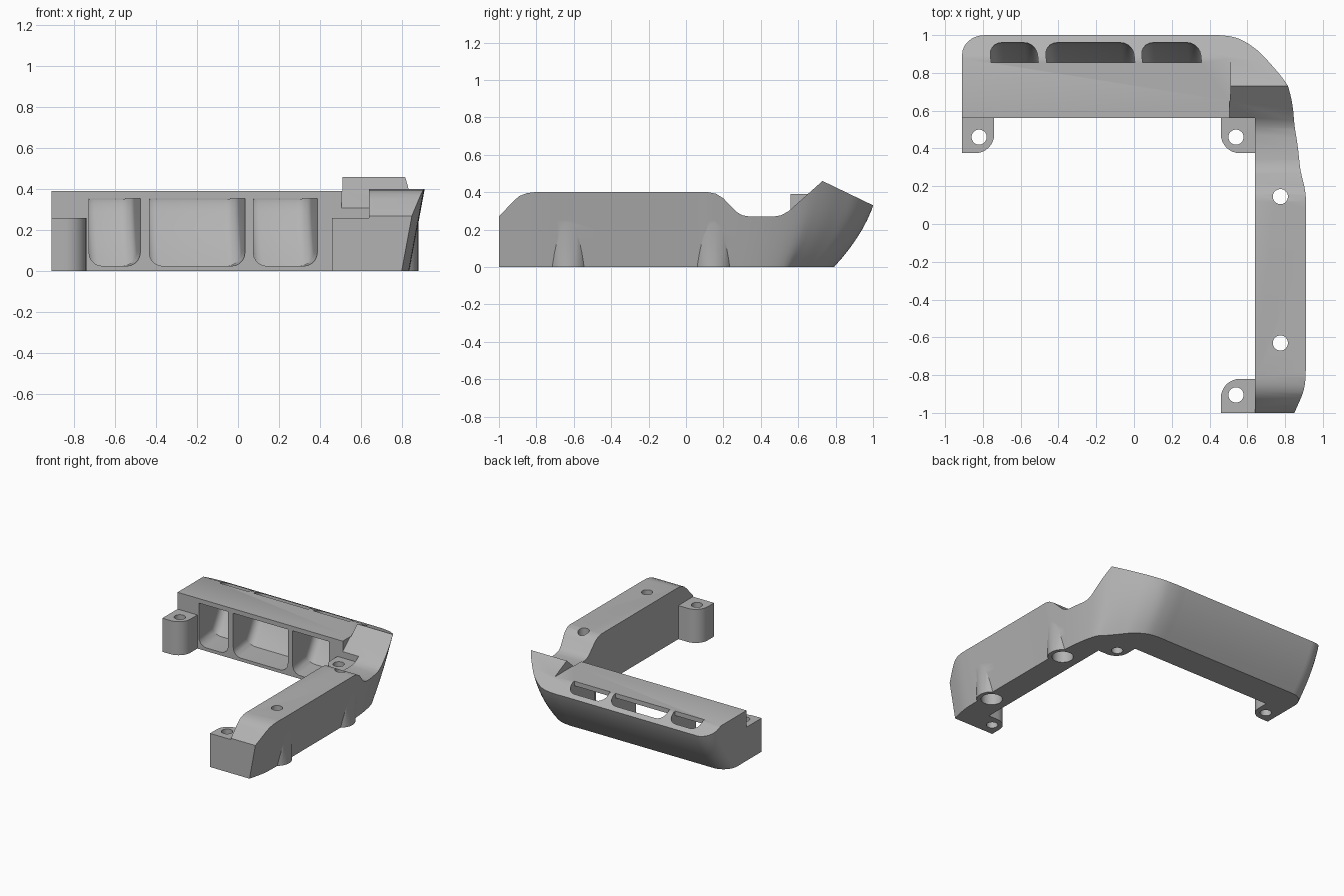
import bpy, bmesh, math
from mathutils import Vector

cube = bpy.data.objects.get("Cube")
if cube:
    bpy.data.objects.remove(cube, do_unlink=True)

grey = bpy.data.materials.new("light_grey")
grey.use_nodes = True
COLOUR = (0.45, 0.45, 0.45, 1)
grey.diffuse_color = COLOUR
grey.node_tree.nodes["Principled BSDF"].inputs["Base Color"].default_value = COLOUR


def to_object(name, bm):
    bmesh.ops.recalc_face_normals(bm, faces=bm.faces[:])
    mesh = bpy.data.meshes.new(name)
    bm.to_mesh(mesh)
    bm.free()
    mesh.materials.append(grey)
    obj = bpy.data.objects.new(name, mesh)
    bpy.context.collection.objects.link(obj)
    return obj


def loft(name, rings):
    """Closed solid through rings that have equal point counts."""
    bm = bmesh.new()
    rows = [[bm.verts.new(p) for p in ring] for ring in rings]
    n = len(rows[0])
    for a, b in zip(rows, rows[1:]):
        for i in range(n):
            j = (i + 1) % n
            bm.faces.new((a[i], a[j], b[j], b[i]))
    bm.faces.new(rows[0][::-1])
    bm.faces.new(rows[-1])
    return to_object(name, bm)


def prism_x(name, profile, x0, x1):
    return loft(name, [[(x, y, z) for y, z in profile] for x in (x0, x1)])


def cylinder(name, x, y, r, z0, z1, n=40):
    ring = [(x + r * math.cos(math.tau * i / n), y + r * math.sin(math.tau * i / n))
            for i in range(n)]
    return loft(name, [[(px, py, z) for px, py in ring] for z in (z0, z1)])


def combine(target, tool, operation="DIFFERENCE"):
    mod = target.modifiers.new("cut", "BOOLEAN")
    mod.operation = operation
    mod.solver = "EXACT"
    mod.object = tool
    bpy.context.view_layer.objects.active = target
    bpy.ops.object.modifier_apply(modifier=mod.name)
    bpy.data.objects.remove(tool, do_unlink=True)


def spline(pts, steps=4):
    """Smooth curve through the control points."""
    p = [Vector(q) for q in pts]
    p = [p[0]] + p + [p[-1]]
    out = []
    for a, b, c, d in zip(p, p[1:], p[2:], p[3:]):
        for k in range(steps):
            t = k / steps
            out.append(b + (c - a) * (t / 2)
                       + (a * 2 - b * 5 + c * 4 - d) * (t * t / 2)
                       + (b * 3 - a - c * 3 + d) * (t ** 3 / 2))
    return out + [p[-1]]


def back_inset(z):
    u = 0.33 - z
    return 0.3475 * u + (0.875 * u * u if u > 0 else 0)


# Plan outline: x, y, and how far the side and back walls lean in there
outer = spline([
    (0.86, -1, 1, 0), (0.89, -0.87, 1, 0), (0.897, -0.75, 1, 0), (0.897, -0.62, 1, 0),
    (0.897, 0.02, 1, 0), (0.897, 0.15, 1, 0), (0.88, 0.4, 1, 0.15), (0.84, 0.6, 0.9, 0.4),
    (0.785, 0.72, 0.8, 0.7), (0.715, 0.825, 0.65, 0.85), (0.645, 0.912, 0.4, 0.95),
    (0.55, 0.98, 0.2, 1), (0.45, 1, 0, 1), (0.35, 1, 0, 1)])
arc = [(-0.79 - 0.12 * math.sin(a), 0.88 + 0.12 * math.cos(a), 0, 1)
       for a in (math.pi / 2 * i / 8 for i in range(9))]
inner = [(-0.91, 0.56, 0, 0), (0.64, 0.56, 0, 0), (0.64, -1, 0, 0)]
outline = inner + [tuple(v) for v in outer] + arc

# L-shaped body with leaning outer walls
levels = [0.05 * i for i in range(9)] + [0.6]
body = loft("body", [[(x - wx * 0.185 * (0.33 - z), y - wy * back_inset(z), z)
                      for x, y, wx, wy in outline] for z in levels])

# Round screw bosses on the arm
BOSS_X, BOSS_Y = 0.775, (-0.63, 0.145)
for y in BOSS_Y:
    combine(body, cylinder("boss", BOSS_X, y, 0.105, 0, 0.33), "UNION")

# Sloped back top, flat bar top, stepped arm top
SLOPE = -0.13 / 0.27
slope = [(0.3, 0.46 - 0.43 * SLOPE), (1.3, 0.46 + 0.57 * SLOPE), (1.3, 0.9), (0.3, 0.9)]
combine(body, prism_x("slope_cut", slope, -1.3, 1.3))
combine(body, prism_x("bar_cut", [(0.4, 0.39), (1.3, 0.39), (1.3, 0.95), (0.4, 0.95)],
                      -1.3, 0.51))
arm = [(-1.2, 0.07), (-1, 0.27), (-0.92, 0.355), (-0.89, 0.38), (-0.85, 0.395),
       (-0.81, 0.4), (0.12, 0.4), (0.16, 0.392), (0.2, 0.367), (0.27, 0.295),
       (0.3, 0.277), (0.34, 0.27), (0.47, 0.27), (0.51, 0.277), (0.55, 0.3),
       (0.73, 0.46), (0.9, 0.61), (0.9, 1), (-1.2, 1)]
combine(body, prism_x("arm_cut", arm, 0.505, 1.3))

# Pockets that open at the front and through the sloped top
curve = [(0.96 - back_inset(z), z) for z in [0.025 + 0.305 * i / 8 for i in range(9)]]
pocket = [(0.5, 0.025)] + curve + [(0.96, 0.6), (0.855, 0.6), (0.855, 0.355), (0.5, 0.355)]
rounded = len(curve) + 1
for x0, x1 in ((-0.727, -0.477), (-0.433, 0.034), (0.075, 0.387)):
    cutter = prism_x("pocket_cut", pocket, x0, x1)
    bm = bmesh.new()
    bm.from_mesh(cutter.data)
    bm.verts.ensure_lookup_table()
    n = len(pocket)
    edges = [bm.edges.get((bm.verts[s + i], bm.verts[s + i + 1]))
             for s in (0, n) for i in range(rounded)]
    bmesh.ops.bevel(bm, geom=edges, offset=0.065, segments=5, profile=0.5,
                    affect="EDGES", clamp_overlap=False)
    for v in bm.verts:
        v.co.x -= 0.1 * (v.co.y - 0.56)
    bmesh.ops.recalc_face_normals(bm, faces=bm.faces[:])
    bm.to_mesh(cutter.data)
    bm.free()
    combine(body, cutter)

# Screw holes with wide bores from below
for y in BOSS_Y:
    combine(body, cylinder("bore", BOSS_X, y, 0.075, -0.1, 0.27))
    combine(body, cylinder("hole", BOSS_X, y, 0.04, 0.2, 0.6))


def tab(name, x0, x1, y0, y1, corner, hole):
    """Mounting tab with one rounded corner and a screw hole."""
    r, ring = 0.1, []
    for cx, cy, start in ((x0, y0, 180), (x1, y0, 270), (x1, y1, 0), (x0, y1, 90)):
        if (cx, cy) != corner:
            ring.append((cx, cy))
            continue
        mx = cx + (r if cx == x0 else -r)
        my = cy + (r if cy == y0 else -r)
        for i in range(9):
            a = math.radians(start + 90 * i / 8)
            ring.append((mx + r * math.cos(a), my + r * math.sin(a)))
    obj = loft(name, [[(x, y, z) for x, y in ring] for z in (0, 0.26)])
    combine(obj, cylinder("hole", *hole, 0.04, -0.1, 0.4))
    return obj


parts = [
    body,
    tab("left_end_tab", -0.91, -0.74, 0.375, 0.56, (-0.74, 0.375), (-0.82, 0.46)),
    tab("corner_tab", 0.46, 0.64, 0.375, 0.56, (0.46, 0.375), (0.54, 0.46)),
    tab("front_tab", 0.46, 0.64, -1, -0.82, (0.46, -0.82), (0.54, -0.905)),
]

# Smooth shading with sharp edges kept
for obj in parts:
    bpy.ops.object.select_all(action="DESELECT")
    obj.select_set(True)
    bpy.context.view_layer.objects.active = obj
    bpy.ops.object.shade_smooth_by_angle(angle=math.radians(30))
